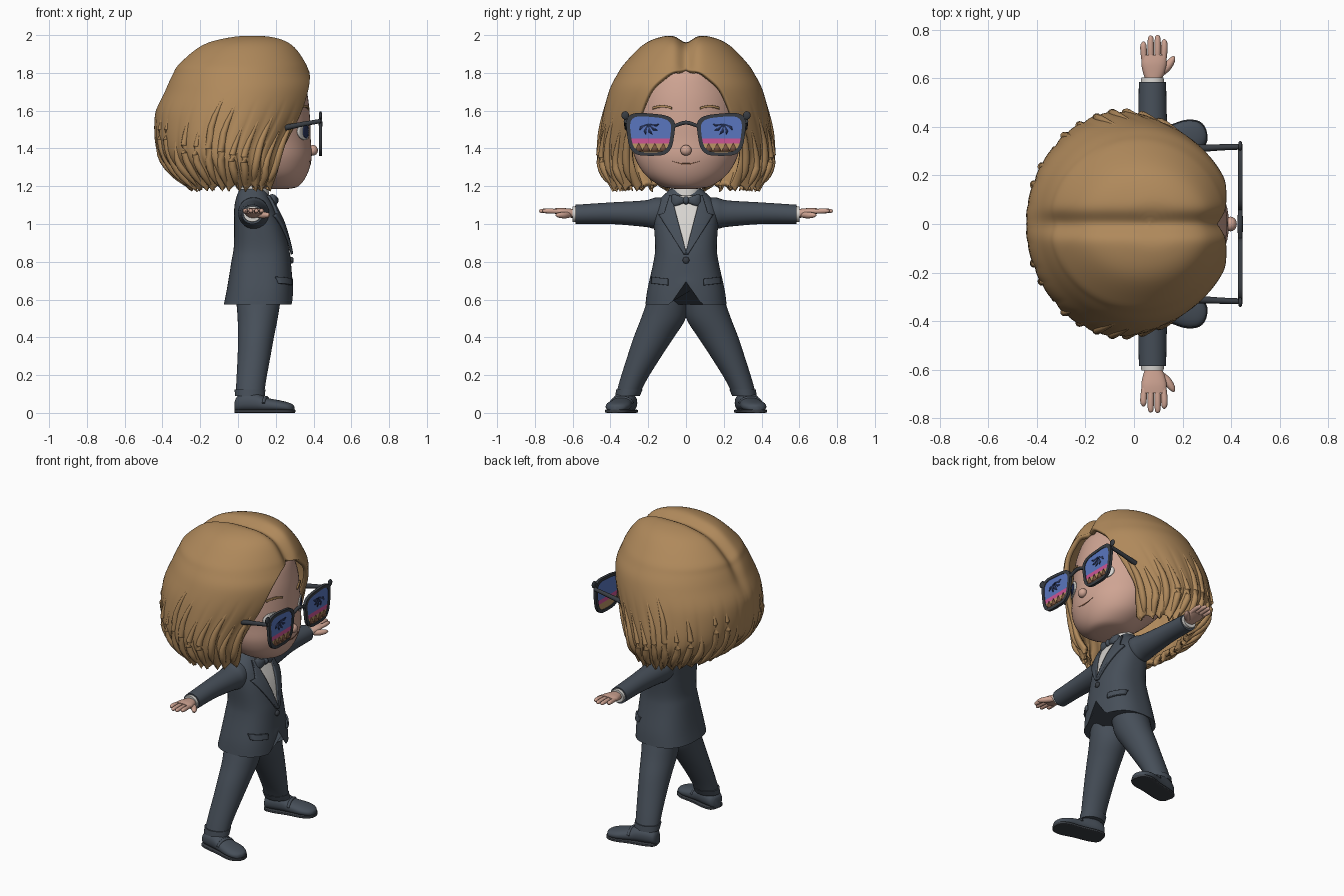
import bpy, bmesh, math, random
from mathutils import Vector, Matrix

if "Cube" in bpy.data.objects:
    bpy.data.objects.remove(bpy.data.objects["Cube"])
random.seed(3)

COL = {"hair": (.43, .25, .105), "skin": (.62, .37, .29), "suit": (.062, .078, .1), "shirt": (.68, .66, .63),
       "frame": (.04, .046, .055), "lens_blue": (.10, .18, .52), "lens_pink": (.6, .09, .3),
       "lens_tan": (.5, .3, .13), "dark_navy": (.025, .04, .12), "dark_brown": (.2, .09, .05)}
MAT = {}
for k, c in COL.items():
    MAT[k] = bpy.data.materials.new(k)
    MAT[k].diffuse_color = (*c, 1)


def finish(name, bm, mats, mirror=False, thick=0):
    bmesh.ops.recalc_face_normals(bm, faces=bm.faces)
    me = bpy.data.meshes.new(name)
    bm.to_mesh(me)
    bm.free()
    ob = bpy.data.objects.new(name, me)
    bpy.context.collection.objects.link(ob)
    for m in mats.split():
        me.materials.append(MAT[m])
    if mirror:
        ob.modifiers.new("mirror", 'MIRROR').use_axis = (False, True, False)
    if thick:
        s = ob.modifiers.new("solid", 'SOLIDIFY')
        s.thickness, s.offset = thick, 0
    return ob


def dense(rows, k=5):
    """Catmull-Rom resampling of a list of tuples"""
    out, n = [], len(rows)
    for i in range(n - 1):
        p = [rows[max(0, min(n - 1, i + j))] for j in (-1, 0, 1, 2)]
        for s in range(k + (i == n - 2)):
            t = s / k
            out.append(tuple(.5 * (2 * b + (c - a) * t + (2 * a - 5 * b + 4 * c - d) * t * t
                                   + (3 * b - a - 3 * c + d) * t ** 3) for a, b, c, d in zip(*p)))
    return out


def spow(v, e):
    return math.copysign(abs(v) ** e, v)


def grid(bm, rings, closed):
    for r, q in zip(rings, rings[1:]):
        for i in range(len(r) - (not closed)):
            j = (i + 1) % len(r)
            bm.faces.new((r[i], r[j], q[j], q[i]))


def loft(name, rows, mat, axis='z', n=2.0, seg=40, mirror=False, warp=None, k=5):
    """Superellipse sections; each row is (t, a_min, a_max, b_min, b_max)"""
    bm, rings = bmesh.new(), []
    for t, a0, a1, b0, b1 in dense(rows, k):
        ring = []
        for i in range(seg):
            w = 2 * math.pi * i / seg
            a = (a0 + a1) / 2 + (a1 - a0) / 2 * spow(math.cos(w), 2 / n)
            b = (b0 + b1) / 2 + (b1 - b0) / 2 * spow(math.sin(w), 2 / n)
            p = Vector({'z': (a, b, t), 'y': (a, t, b), 'x': (t, a, b)}[axis])
            ring.append(bm.verts.new(warp(p) if warp else p))
        rings.append(ring)
    grid(bm, rings, True)
    bm.faces.new(rings[0])
    bm.faces.new(rings[-1])
    return finish(name, bm, mat, mirror)


def tube(name, pts, mat, mirror=False, seg=10, k=4):
    """Round tube through (x, y, z, radius)"""
    bm, rings, d = bmesh.new(), [], dense(pts, k)
    for i, p in enumerate(d):
        t = Vector(d[min(i + 1, len(d) - 1)][:3]) - Vector(d[max(i - 1, 0)][:3])
        q = t.to_track_quat('Z', 'Y')
        rings.append([bm.verts.new(Vector(p[:3]) + q @ Vector((math.cos(w), math.sin(w), 0)) * max(p[3], .001))
                      for w in (2 * math.pi * j / seg for j in range(seg))])
    grid(bm, rings, True)
    bm.faces.new(rings[0])
    bm.faces.new(rings[-1])
    return finish(name, bm, mat, mirror)


def ball(name, c, s, mat, mirror=False):
    bm = bmesh.new()
    bmesh.ops.create_uvsphere(bm, u_segments=24, v_segments=14, radius=1,
                              matrix=Matrix.Translation(c) @ Matrix.Diagonal((*s, 1)))
    return finish(name, bm, mat, mirror)


def front(rows, y, z, n):
    """x of a lofted body's front at y, z"""
    d = sorted(dense(rows))
    for r, q in zip(d, d[1:]):
        if r[0] <= z <= q[0]:
            f = (z - r[0]) / (q[0] - r[0] + 1e-9)
            _, a0, a1, b0, b1 = [u + (v - u) * f for u, v in zip(r, q)]
            e = min(1, abs(y - (b0 + b1) / 2) / ((b1 - b0) / 2))
            return (a0 + a1) / 2 + (a1 - a0) / 2 * (1 - e ** n) ** (1 / n)
    return d[-1][2]


def patch(name, rows, n, fn, mat, off, thick=.008, mirror=True, res=(8, 14)):
    """Thin plate hugging a body's front; fn(u, v) gives (y, z)"""
    bm, rings = bmesh.new(), []
    for j in range(res[1] + 1):
        yz = [fn(i / res[0], j / res[1]) for i in range(res[0] + 1)]
        rings.append([bm.verts.new((front(rows, y, z, n) + off, y, z)) for y, z in yz])
    grid(bm, rings, False)
    return finish(name, bm, mat, mirror, thick)


# Head and face
HEAD = [(1.185, .16, .26, -.05, .05), (1.2, .08, .32, -.13, .13), (1.26, 0, .365, -.215, .215),
        (1.35, -.1, .39, -.27, .27), (1.45, -.18, .385, -.29, .29), (1.55, -.2, .382, -.295, .295),
        (1.7, -.2, .365, -.28, .28), (1.82, -.1, .32, -.2, .2), (1.88, 0, .2, -.08, .08)]
loft("head", HEAD, "skin", seg=56)
ball("nose", (.397, 0, 1.39), (.026, .03, .028), "skin")
tube("neck", [(.08, 0, 1.1, .065), (.09, 0, 1.25, .065)], "skin", seg=24)
oval = lambda cy, cz, ry, rz: lambda u, v: (cy + ry * (2 * u - 1) * math.sin(math.pi * (.02 + .96 * v)),
                                            cz - rz * math.cos(math.pi * v))
patch("eye_white", HEAD, 2, oval(.14, 1.49, .055, .045), "shirt", .003)
patch("iris", HEAD, 2, oval(.135, 1.49, .028, .036), "dark_navy", .006)
patch("eyebrow", HEAD, 2, lambda u, v: (.075 + .1 * v, 1.605 + .018 * math.sin(math.pi * (.15 + .7 * v))
                                        + .012 * (u - .5)), "hair", .006, .009)
patch("mouth", HEAD, 2, lambda u, v: (.075 * v, 1.318 + .016 * v * v + .007 * (u - .5) * (1.1 - v)),
      "dark_brown", .001, .004)

# Hair: two mirrored lobes; row = z, back x, front edge x, half width, front edge y
HAIR = dense([(2.0, .069, .07, .0005, 0), (1.993, -.05, .2, .12, 0), (1.95, -.2, .3, .225, 0),
              (1.85, -.32, .37, .325, 0), (1.79, -.355, .38, .365, .10), (1.71, -.39, .372, .405, .185),
              (1.575, -.44, .33, .44, .24), (1.39, -.43, .24, .46, .285), (1.28, -.36, .215, .44, .27),
              (1.185, -.25, .18, .385, .235)], 6)


def hair_point(j, u, grow=0):
    z, xb, xe, ry, ye = HAIR[j]
    a0 = math.asin(min(1, max(0, ye) / ry))
    rx = (xe - xb) / (1 + math.cos(a0))
    a = a0 + (math.pi - a0) * u
    low = max(0, (j / (len(HAIR) - 1) - .6) / .4)
    saw = abs((u * 13 + .15 * math.sin(u * 40)) % 1 - .5) * 2
    r = 1 + grow + .035 * low * (.5 - saw ** 3)
    p = Vector((xb + rx + rx * math.cos(a) * r, ry * math.sin(a) * r, z + .035 * low ** 4 * (saw - .4)))
    fade = min(1, max(0, (z - 1.6) / .25))
    c = Vector((-.02, 0, 1.45))
    k = 1 - .07 * fade * math.exp(-(p.y / .045) ** 2)
    p.x, p.z = c.x + (p.x - c.x) * k, c.z + (p.z - c.z) * k
    return p


bm = bmesh.new()
grid(bm, [[bm.verts.new(hair_point(j, i / 104)) for i in range(105)] for j in range(len(HAIR))], False)
finish("hair_shell", bm, "hair", True).modifiers.new("solid", 'SOLIDIFY').thickness = .03
N = len(HAIR) - 1
for i in range(13):
    u, j0 = .03 + i * .074, random.randint(30, 38)
    js = [j0 + round((N - j0) * f) for f in (0, .35, .7, 1)]
    pts = [(*hair_point(j, u + .01 * q, -.01 if q < 3 else -.05), r) for q, (j, r) in
           enumerate(zip(js, (.003, .018, .02, .004)))]
    tube("hair_lock", pts, "hair", True)

# Jacket with cutaway hem
JACK = [(.575, -.075, .292, -.215, .215), (.66, -.058, .29, -.203, .203), (.8, -.035, .28, -.172, .172),
        (.88, -.022, .268, -.163, .163), (1.0, -.02, .235, -.17, .17), (1.08, -.02, .2, -.17, .17),
        (1.13, -.012, .175, -.14, .14), (1.165, 0, .155, -.105, .105), (1.185, .01, .145, -.085, .085)]


def cutaway(p):
    if p.z < .72 and p.x > .1:
        p.z += max(0, .12 - abs(p.y) * 1.45) * (.72 - p.z) / .145
    return p


loft("jacket", JACK, "suit", n=2.5, seg=72, warp=cutaway)
vee = lambda z: .075 * (z - .855) / .285
outer = lambda z: .012 + .125 * (z - .84) / .2 if z < 1.05 else .115 - .3 * (z - 1.05)
patch("shirt_front", JACK, 2.5, lambda u, v: (vee(.86 + .29 * v) * u, .86 + .29 * v), "shirt", .004)
patch("lapel", JACK, 2.5, lambda u, v: (vee(.84 + .31 * v) + (outer(.84 + .31 * v) - vee(.84 + .31 * v)) * u,
                                        .84 + .31 * v), "suit", .01, .014, res=(8, 30))
patch("pocket_flap", JACK, 2.5, lambda u, v: (.095 + .085 * u, .675 + .035 * v + .01 * u), "suit", .005, .014)
ball("jacket_button", (.283, 0, .808), (.012, .018, .018), "frame")
loft("shirt_collar", [(1.15, .0, .165, -.085, .085), (1.2, .012, .16, -.078, .078)], "shirt")
loft("bow_tie_wing", [(.008, .175, .205, 1.112, 1.138), (.045, .16, .21, 1.095, 1.152),
                      (.07, .16, .2, 1.09, 1.158), (.077, .17, .19, 1.1, 1.145)], "suit", 'y', 2.6, 20, True)
ball("bow_tie_knot", (.195, 0, 1.125), (.02, .018, .022), "suit")

# Arms and hands
loft("sleeve", [(.08, .0, .16, .99, 1.14), (.16, 0, .165, .975, 1.14), (.22, .005, .155, .985, 1.125),
                (.4, .016, .137, 1.0, 1.114), (.585, .02, .132, 1.0, 1.102)], "suit", 'y', mirror=True, seg=28)
loft("shirt_cuff", [(.57, .028, .124, 1.01, 1.095), (.602, .03, .122, 1.012, 1.093)], "shirt", 'y', mirror=True)
loft("palm", [(.585, .05, .108, 1.03, 1.078), (.62, .038, .125, 1.035, 1.082), (.66, .03, .134, 1.045, 1.085),
              (.695, .034, .132, 1.055, 1.083)], "skin", 'y', 2.3, 24, True)
for x, y in ((.043, .75), (.07, .775), (.096, .777), (.121, .76)):
    dx = (x - .083) * .1
    tube("finger", [(x, .67, 1.066, .012), (x + dx, .72, 1.069, .0135), (x + dx, y - .01, 1.069, .011),
                    (x + dx, y, 1.069, .003)], "skin", True)
tube("thumb", [(.1, .615, 1.05, .016), (.135, .645, 1.047, .018), (.157, .675, 1.047, .013),
               (.164, .69, 1.047, .004)], "skin", True)

# Trousers and shoes
loft("trouser_leg", [(.69, -.02, .23, -.02, .17), (.6, -.01, .225, -.012, .203), (.5, -.002, .21, .002, .238),
                     (.4, .0, .19, .064, .277), (.3, -.002, .172, .13, .31), (.18, -.008, .15, .205, .348),
                     (.1, -.012, .138, .245, .37)], "suit", mirror=True)
loft("trouser_cuff", [(.125, -.018, .145, .228, .37), (.09, -.016, .143, .245, .374)], "suit", mirror=True)
TURN = Matrix.Translation((-.012, .305, 0)) @ Matrix.Rotation(math.radians(13), 4, 'Z')
OUT = [(0, .03, .07), (.015, .05, .09), (.06, .06, .108), (.12, .06, .104), (.17, .06, .08), (.24, .066, .066),
       (.285, .055, .055), (.308, .035, .045), (.317, .01, .035)]
loft("shoe", [(s, -w, w, .006, h) for s, w, h in OUT], "suit", 'x', 2.3, mirror=True, warp=lambda p: TURN @ p)
loft("shoe_sole", [(s * 1.01, -w - .004, w + .004, 0, .018) for s, w, h in OUT], "frame", 'x', 6,
     mirror=True, warp=lambda p: TURN @ p)
tube("shoe_strap", [TURN @ Vector((.17, y, z)) for y, z in ((-.058, .05), (-.04, .075), (0, .086), (.04, .075),
     (.058, .05))] and [(*(TURN @ Vector((.165, y, z))), .009) for y, z in
     ((-.058, .05), (-.04, .072), (0, .082), (.04, .072), (.058, .05))], "suit", True)


# Sunglasses
def rim(s, x):
    out = []
    for i in range(40):
        w = 2 * math.pi * i / 40
        c, d = spow(math.cos(w), .55), spow(math.sin(w), .55)
        out.append((x, .187 + (.125 + .015 * d) * s * c, 1.473 + (.112 + .012 * c * (d > 0)) * d * s))
    return out


bm = bmesh.new()
loops = [[bm.verts.new(p) for p in rim(s, x)] for s, x in ((1, .446), (1, .428), (.84, .428), (.84, .446))]
grid(bm, loops + loops[:1], True)
finish("glasses_rim", bm, "frame", True)
bm = bmesh.new()
a, b = [[bm.verts.new(p) for p in rim(.86, x)] for x in (.434, .442)]
grid(bm, [a, b], True)
bm.faces.new(a)
bm.faces.new(b)
for z in (1.425, 1.452):
    bmesh.ops.bisect_plane(bm, geom=bm.verts[:] + bm.edges[:] + bm.faces[:], plane_co=(0, 0, z), plane_no=(0, 0, 1))
for f in bm.faces:
    z = f.calc_center_median().z
    f.material_index = 0 if z > 1.452 else 1 if z > 1.425 else 2
finish("glasses_lens", bm, "lens_blue lens_pink lens_tan", True)


def lens_art(name, tris, mat):
    bm = bmesh.new()
    for t in tris:
        bm.faces.new([bm.verts.new((.4445, y, z)) for y, z in t])
    finish(name, bm, mat, True, .003)


lens_art("lens_rocks", [((y - .022, 1.385), (y + .022, 1.385), (y, 1.428)) for y in (.12, .165, .21, .25)],
         "dark_brown")
lens_art("lens_leaves", [((.2, 1.53), (.2 + .06 * math.cos(w - .16), 1.53 + .06 * math.sin(w - .16)),
                          (.2 + .045 * math.cos(w + .16), 1.53 + .045 * math.sin(w + .16)))
                         for w in (3.3, 3.9, 4.5, 5.1, 5.8)], "dark_navy")
tube("glasses_bridge", [(.437, -.07, 1.515, .009), (.437, 0, 1.537, .011), (.437, .07, 1.515, .009)], "frame")
ball("glasses_corner", (.437, .322, 1.575), (.009, .02, .022), "frame", True)
tube("glasses_temple", [(.437, .318, 1.545, .012), (.35, .315, 1.53, .013), (.25, .31, 1.51, .016)], "frame", True)

# Smooth shading with crisp edges
for ob in bpy.data.objects:
    ob.select_set(True)
bpy.context.view_layer.objects.active = bpy.data.objects["head"]
bpy.ops.object.shade_smooth_by_angle(angle=math.radians(42))

for m in bpy.data.materials:
    if m.users and not m.is_grease_pencil:
        m.use_nodes = True
        m.node_tree.nodes["Principled BSDF"].inputs["Base Color"].default_value = m.diffuse_color
